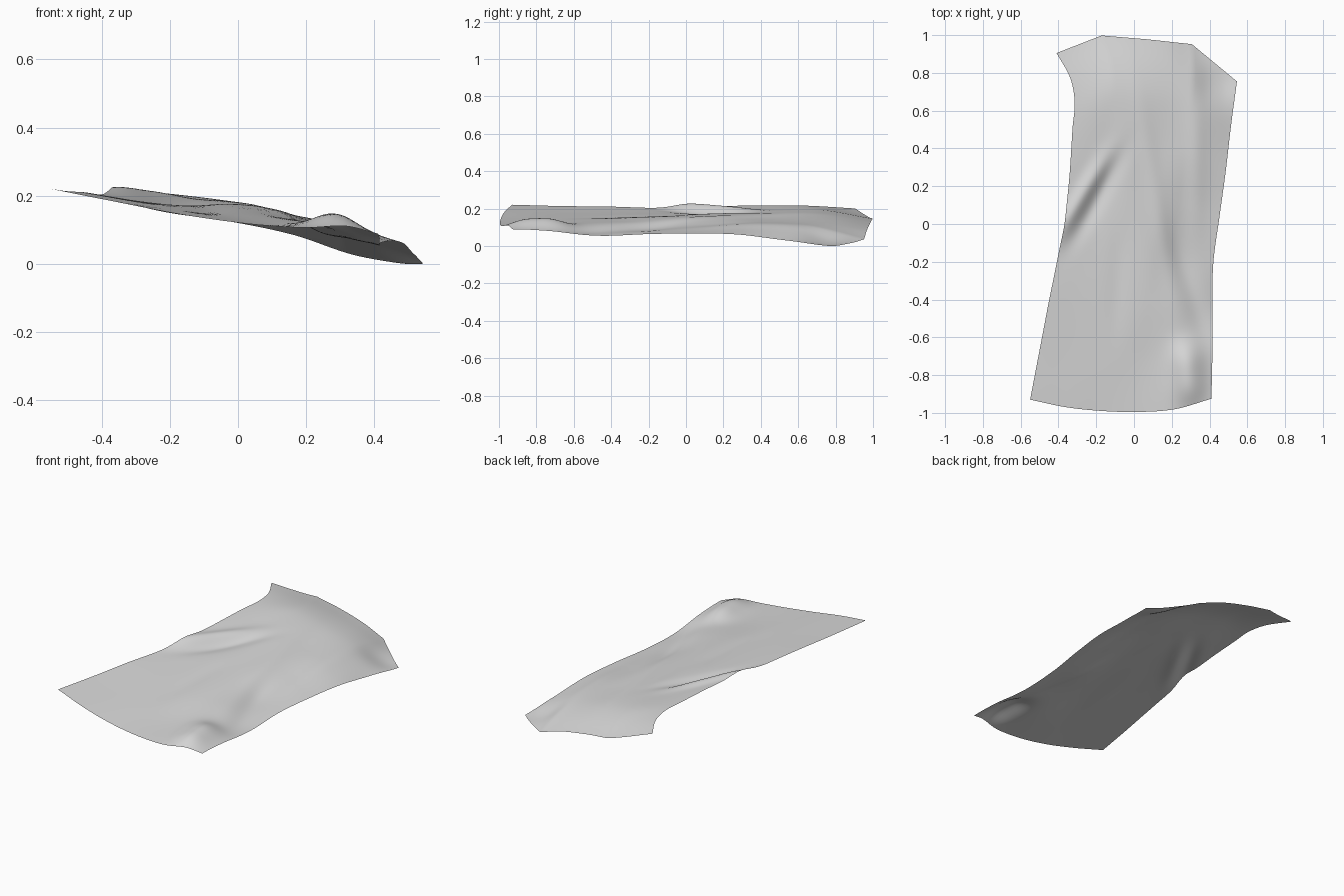
import bpy
import bmesh
import math
from mathutils import Vector

old = bpy.data.objects.get("Cube")
if old:
    bpy.data.objects.remove(old, do_unlink=True)

COLUMNS, ROWS = 56, 110

# Outline: side edges run front to back, end edges run from -x to +x
side_low = [-.55, -.525, -.5, -.475, -.45, -.423, -.397, -.37,
            -.355, -.342, -.333, -.325, -.314, -.338, -.41]
side_high = [.41, .415, .415, .42, .452, .485, .513, .545]
end_front = [-.93, -.97, -.99, -.995, -.98, -.925]
end_back = [.905, .998, .978, .952, .755]

# Height of cross-sections, front to back
sections = [
    [.225, .187, .15, .123, .107, .088],
    [.218, .184, .155, .128, .112, .078],
    [.215, .184, .16, .146, .117, .06],
    [.208, .182, .167, .153, .102, .068],
    [.216, .182, .176, .154, .107, .072],
    [.221, .198, .183, .149, .117, .066],
    [.22, .203, .178, .139, .097, .037],
    [.205, .158, .13, .09, .028, .01],
]

# Soft folds: start, end, height, width
folds = [
    ((-.39, -.05), (-.17, .32), .024, .045),
    ((-.3, -.06), (-.08, .34), -.014, .045),
    ((.23, -.1), (.36, -.56), -.012, .055),
    ((.05, .55), (.2, -.35), .006, .045),
    ((.33, 0), (.33, .6), .007, .05),
    ((-.1, -.55), (-.08, -.05), -.004, .05),
    ((.3, -.93), (.28, -.66), .05, .085),
    ((.42, .74), (.46, .74), -.014, .1),
]


def spline(values, t):
    """Smooth curve through evenly spaced values."""
    last = len(values) - 1
    i = min(int(t * last), last - 1)
    f = t * last - i
    b, c = values[i], values[i + 1]
    a = values[i - 1] if i else 2 * b - c
    d = values[i + 2] if i + 2 <= last else 2 * c - b
    return b + f / 2 * (c - a + f * (2*a - 5*b + 4*c - d + f * (3*(b - c) + d - a)))


def polyline(values, t):
    last = len(values) - 1
    i = min(int(t * last), last - 1)
    f = t * last - i
    return values[i] * (1 - f) + values[i + 1] * f


def fold(x, y, start, end, height, width):
    """Rounded ridge or valley fading out at both ends."""
    a, b = Vector(start), Vector(end)
    axis = (b - a).normalized()
    offset = Vector((x, y)) - (a + b) / 2
    along = offset.dot(axis) / max((b - a).length * .6, width)
    across = offset.cross(axis) / width
    return height * math.exp(-abs(along) ** 3 - across ** 2)


def surface(u, v):
    x = spline(side_low, v) * (1 - u) + spline(side_high, v) * u
    y = spline(end_front, u) * (1 - v) + polyline(end_back, u) * v
    z = spline([spline(row, u) for row in sections], v)
    z += sum(fold(x, y, *f) for f in folds)
    return x, y, z


# Draped sheet
bm = bmesh.new()
grid = [[bm.verts.new(surface(i / COLUMNS, j / ROWS)) for i in range(COLUMNS + 1)]
        for j in range(ROWS + 1)]
for j in range(ROWS):
    for i in range(COLUMNS):
        bm.faces.new((grid[j][i], grid[j][i + 1], grid[j + 1][i + 1], grid[j + 1][i]))
lowest = min(v.co.z for v in bm.verts)
for v in bm.verts:
    v.co.z -= lowest
for face in bm.faces:
    face.smooth = True
mesh = bpy.data.meshes.new("ground_sheet")
bm.to_mesh(mesh)
bm.free()
sheet = bpy.data.objects.new("ground_sheet", mesh)
bpy.context.collection.objects.link(sheet)

# Plain grey
grey = bpy.data.materials.new("light_grey")
grey.use_nodes = True
colour = (.7, .7, .7, 1)
grey.diffuse_color = colour
for node in grey.node_tree.nodes:
    if node.type == 'BSDF_PRINCIPLED':
        node.inputs["Base Color"].default_value = colour
mesh.materials.append(grey)
